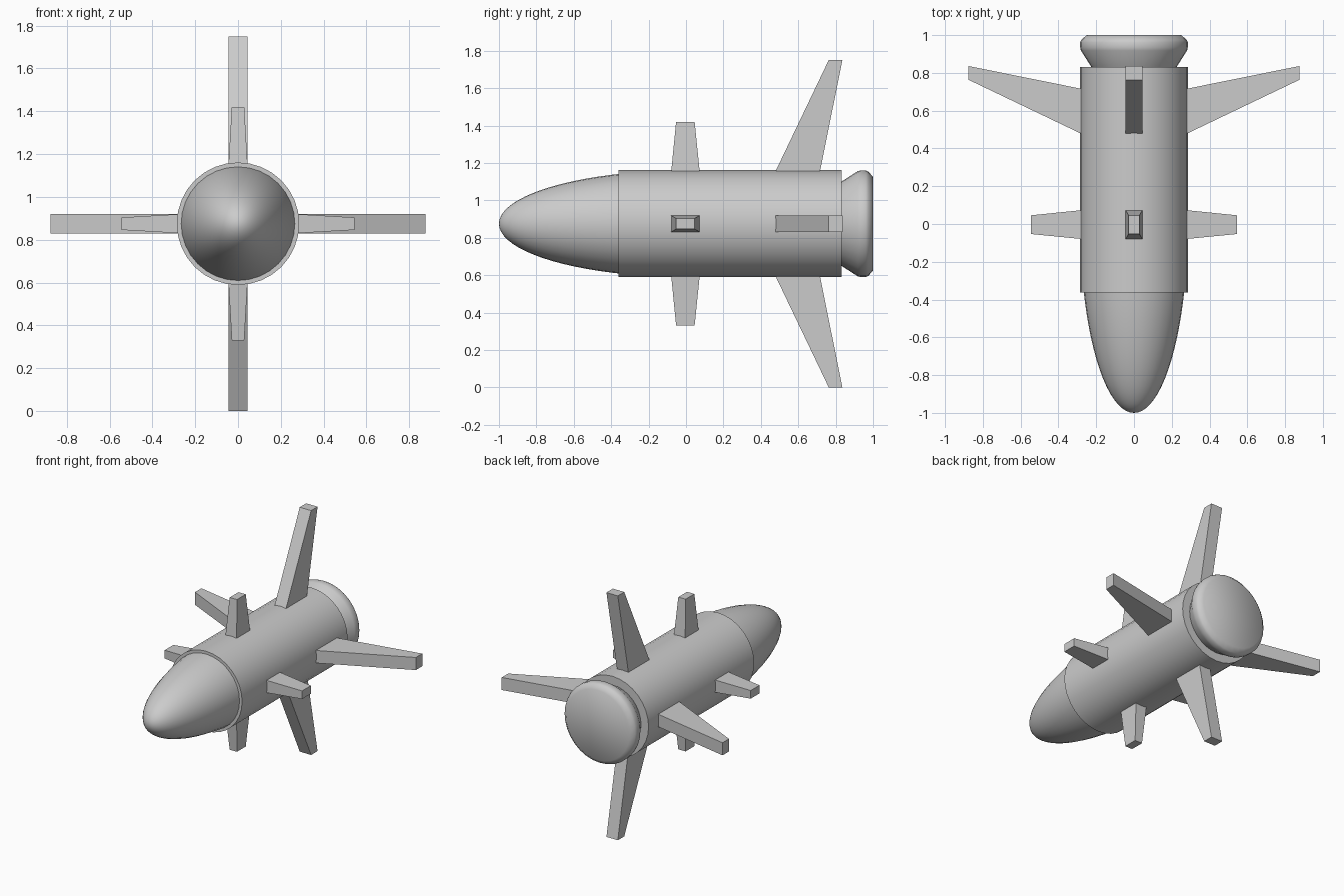
import bpy, bmesh, math
from mathutils import Matrix, Vector

if "Cube" in bpy.data.objects:
    bpy.data.objects.remove(bpy.data.objects["Cube"])

AXIS_Z = 0.875   # height of the long axis
SIDES = 32


def make_object(name, bm):
    bmesh.ops.recalc_face_normals(bm, faces=bm.faces[:])
    mesh = bpy.data.meshes.new(name)
    bm.to_mesh(mesh)
    bm.free()
    obj = bpy.data.objects.new(name, mesh)
    obj.location.z = AXIS_Z
    bpy.context.collection.objects.link(obj)
    return obj


def lathe(name, profile, angle):
    """Spin (y, radius) points round the long axis; open ends get caps."""
    bm = bmesh.new()
    rings = []
    for y, r in profile:
        if r < 1e-5:
            rings.append([bm.verts.new((0, y, 0))])
        else:
            rings.append([bm.verts.new((r * math.cos(a), y, r * math.sin(a)))
                          for a in (2 * math.pi * i / SIDES for i in range(SIDES))])
    for a, b in zip(rings, rings[1:]):
        for i in range(SIDES):
            j = (i + 1) % SIDES
            if len(a) == 1:
                bm.faces.new((a[0], b[i], b[j]))
            else:
                bm.faces.new((a[i], a[j], b[j], b[i]))
    for ring in (rings[0], rings[-1]):
        if len(ring) > 1:
            bm.faces.new(ring)
    obj = make_object(name, bm)
    bpy.context.view_layer.objects.active = obj
    obj.select_set(True)
    bpy.ops.object.shade_smooth_by_angle(angle=math.radians(angle))
    obj.select_set(False)


def fin(name, root, tip, turn):
    """Tapered block; root and tip are (radius, y front, y back, half thickness)."""
    bm = bmesh.new()
    rot = Matrix.Rotation(turn, 3, 'Y')
    ends = [[bm.verts.new(rot @ Vector(p)) for p in
             ((-t, y0, r), (t, y0, r), (t, y1, r), (-t, y1, r))]
            for r, y0, y1, t in (root, tip)]
    for e in ends:
        bm.faces.new(e)
    for i in range(4):
        j = (i + 1) % 4
        bm.faces.new((ends[0][i], ends[0][j], ends[1][j], ends[1][i]))
    make_object(name, bm)


# Nose: front part of a long ellipsoid, running slightly into the body
nose = []
for i in range(17):
    t = math.radians(71) * i / 16
    nose.append((-math.cos(t), 0.285 * math.sin(t)))
lathe("nose_cone", nose, 40)

# Main tube
lathe("body_tube", [(-0.362, 0.286), (0.832, 0.286)], 30)

# Rear nozzle with rounded rim
lathe("tail_nozzle", [(0.82, 0.22), (0.835, 0.228), (0.918, 0.281), (0.935, 0.285),
                      (0.962, 0.285), (0.975, 0.279), (1.0, 0.25)], 50)

# Four small fins and four swept tail fins
for k, side in enumerate(("top", "right", "bottom", "left")):
    turn = k * math.pi / 2
    fin("small_fin_" + side, (0.25, -0.082, 0.076, 0.046), (0.545, -0.053, 0.046, 0.029), turn)
    fin("tail_fin_" + side, (0.25, 0.464, 0.71, 0.045), (0.875, 0.763, 0.836, 0.045), turn)
